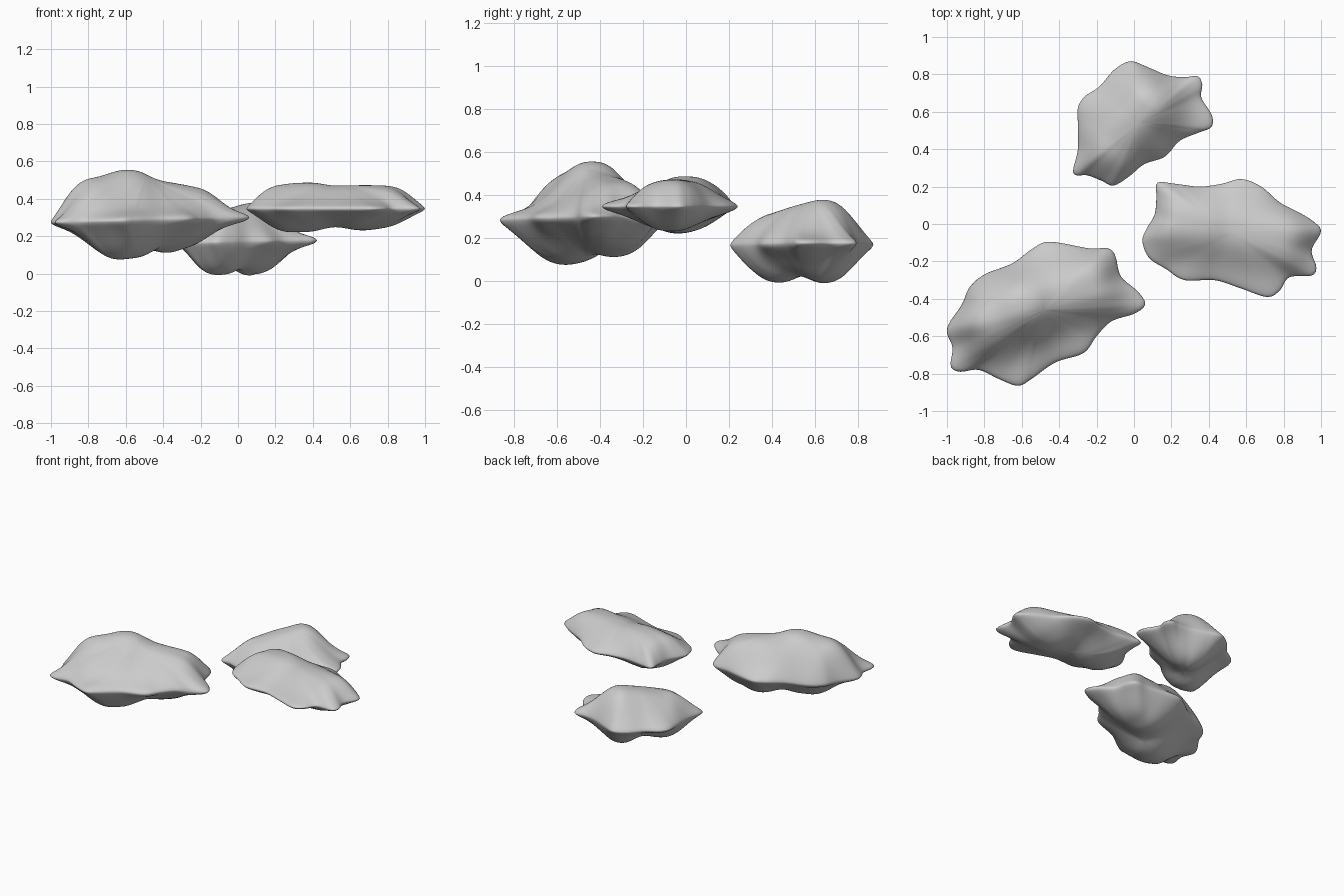
import bpy, bmesh, math
from mathutils import Vector

if "Cube" in bpy.data.objects:
    bpy.data.objects.remove(bpy.data.objects["Cube"])

SEG, RINGS = 144, 32


def closed_curve(pts, n):
    """Sample a closed Catmull-Rom curve through the points, evenly by length."""
    p = [Vector(q) for q in pts]
    m, dense = len(p), []
    for i in range(m):
        a, b, c, d = p[i - 1], p[i], p[(i + 1) % m], p[(i + 2) % m]
        for k in range(16):
            t = k / 16
            dense.append(0.5 * (2 * b + (c - a) * t + (2 * a - 5 * b + 4 * c - d) * t**2
                                + (3 * b - a - 3 * c + d) * t**3))
    dense.append(dense[0])
    lens = [0]
    for u, v in zip(dense, dense[1:]):
        lens.append(lens[-1] + (v - u).length)
    out, j = [], 0
    for i in range(n):
        want = lens[-1] * i / n
        while lens[j + 1] < want:
            j += 1
        f = (want - lens[j]) / (lens[j + 1] - lens[j])
        out.append(dense[j].lerp(dense[j + 1], f))
    return out


def bulge(q, ridges):
    """Soft height from rounded ridges (x1, y1, h1, x2, y2, h2, radius, power)."""
    total = 0
    for x1, y1, h1, x2, y2, h2, r, pw in ridges:
        a, ab = Vector((x1, y1)), Vector((x2 - x1, y2 - y1))
        t = max(0, min(1, (q - a).dot(ab) / max(ab.length_squared, 1e-9)))
        d = (q - a - ab * t).length
        total += ((h1 + (h2 - h1) * t) * math.exp(-(d / r) ** pw)) ** 4
    return total ** (1 / 4)


def blob(name, outline, centre, z, tilt, top, bottom, rim):
    edge = closed_curve(outline, SEG)
    c = Vector(centre)
    bm = bmesh.new()

    def point(p, s, side):
        q = c.lerp(p, s)
        lift = rim * math.sqrt(max(0, 1 - s * s))
        lift += bulge(q, top if side > 0 else bottom) * (1 - s ** 9)
        return bm.verts.new((q.x, q.y, z + tilt * (q.x - c.x) + side * lift))

    rim_ring = [point(p, 1, 1) for p in edge]
    for side in (1, -1):
        prev = rim_ring
        for k in range(1, RINGS):
            s = math.cos(math.pi / 2 * k / RINGS)
            s = 0.8 * s + 0.2 * (1 - k / RINGS)
            ring = [point(p, s, side) for p in edge]
            for i in range(SEG):
                j = (i + 1) % SEG
                bm.faces.new((prev[i], prev[j], ring[j], ring[i]))
            prev = ring
        pole = point(c, 0, side)
        for i in range(SEG):
            bm.faces.new((prev[i], prev[(i + 1) % SEG], pole))
    # Relax the surface so the ridges read as soft lumps
    rim_set = set(rim_ring)
    inner = [v for v in bm.verts if v not in rim_set]
    for _ in range(6):
        bmesh.ops.smooth_vert(bm, verts=inner, factor=0.5,
                              use_axis_x=False, use_axis_y=False, use_axis_z=True)
    bmesh.ops.recalc_face_normals(bm, faces=bm.faces)
    mesh = bpy.data.meshes.new(name)
    bm.to_mesh(mesh)
    bm.free()
    mesh.shade_smooth()
    ob = bpy.data.objects.new(name, mesh)
    bpy.context.collection.objects.link(ob)


# Large front left blob
blob("large_blob",
     [(.06, -.43), (.02, -.36), (-.07, -.28), (-.1, -.17), (-.14, -.13), (-.24, -.13),
      (-.45, -.095), (-.54, -.13), (-.65, -.21), (-.8, -.27), (-.88, -.34),
      (-.92, -.43), (-1, -.56), (-.97, -.66), (-.98, -.76), (-.93, -.79), (-.83, -.78),
      (-.72, -.83), (-.62, -.865), (-.55, -.83), (-.42, -.74), (-.27, -.69), (-.2, -.6),
      (-.12, -.52), (0, -.48)],
     (-.48, -.46), .287, .025,
     [(-.78, -.5, .185, -.6, -.43, .19, .2, 2.7), (-.6, -.43, .17, -.24, -.32, .125, .18, 2.7)],
     [(-.63, -.57, .15, -.58, -.54, .14, .2, 2.4), (-.58, -.52, .09, -.4, -.36, .09, .2, 2.6),
      (-.36, -.31, .115, -.29, -.31, .1, .18, 2.6)], .06)

# Flat right blob
blob("flat_blob",
     [(.045, -.09), (.08, -.18), (.17, -.24), (.27, -.3), (.43, -.3), (.56, -.34),
      (.71, -.39), (.78, -.355), (.83, -.285), (.95, -.275), (.975, -.23), (.95, -.14),
      (1, -.04), (.96, .013), (.885, .06), (.78, .115), (.68, .2), (.575, .24),
      (.47, .215), (.35, .2), (.22, .215), (.125, .22), (.12, .14), (.11, .05), (.07, -.02)],
     (.52, -.05), .347, 0,
     [(.2, .02, .1, .36, 0, .09, .17, 2.6), (.36, 0, .072, .8, -.07, .088, .17, 2.6)],
     [(.27, -.03, .088, .35, -.03, .08, .17, 2.3), (.35, -.03, .05, .68, -.06, .05, .17, 2.3),
      (.68, -.07, .07, .76, -.07, .065, .17, 2.3)], .045)

# Small back blob with two lower lobes
blob("small_blob",
     [(-.325, .29), (-.3, .4), (-.3, .53), (-.3, .62), (-.265, .68), (-.185, .735),
      (-.105, .825), (-.02, .87), (.07, .84), (.18, .795), (.27, .785), (.34, .79),
      (.365, .745), (.36, .675), (.415, .585), (.415, .52), (.35, .49), (.245, .445),
      (.165, .36), (.055, .32), (-.025, .255), (-.11, .205), (-.17, .23), (-.25, .26),
      (-.31, .26)],
     (.03, .54), .17, .02,
     [(-.12, .43, .105, .07, .64, .16, .18, 2.5)],
     [(-.12, .41, .125, -.1, .42, .12, .16, 2.4), (-.06, .47, .09, .05, .6, .09, .15, 2.6),
      (.08, .66, .128, .1, .65, .12, .16, 2.4)], .052)
